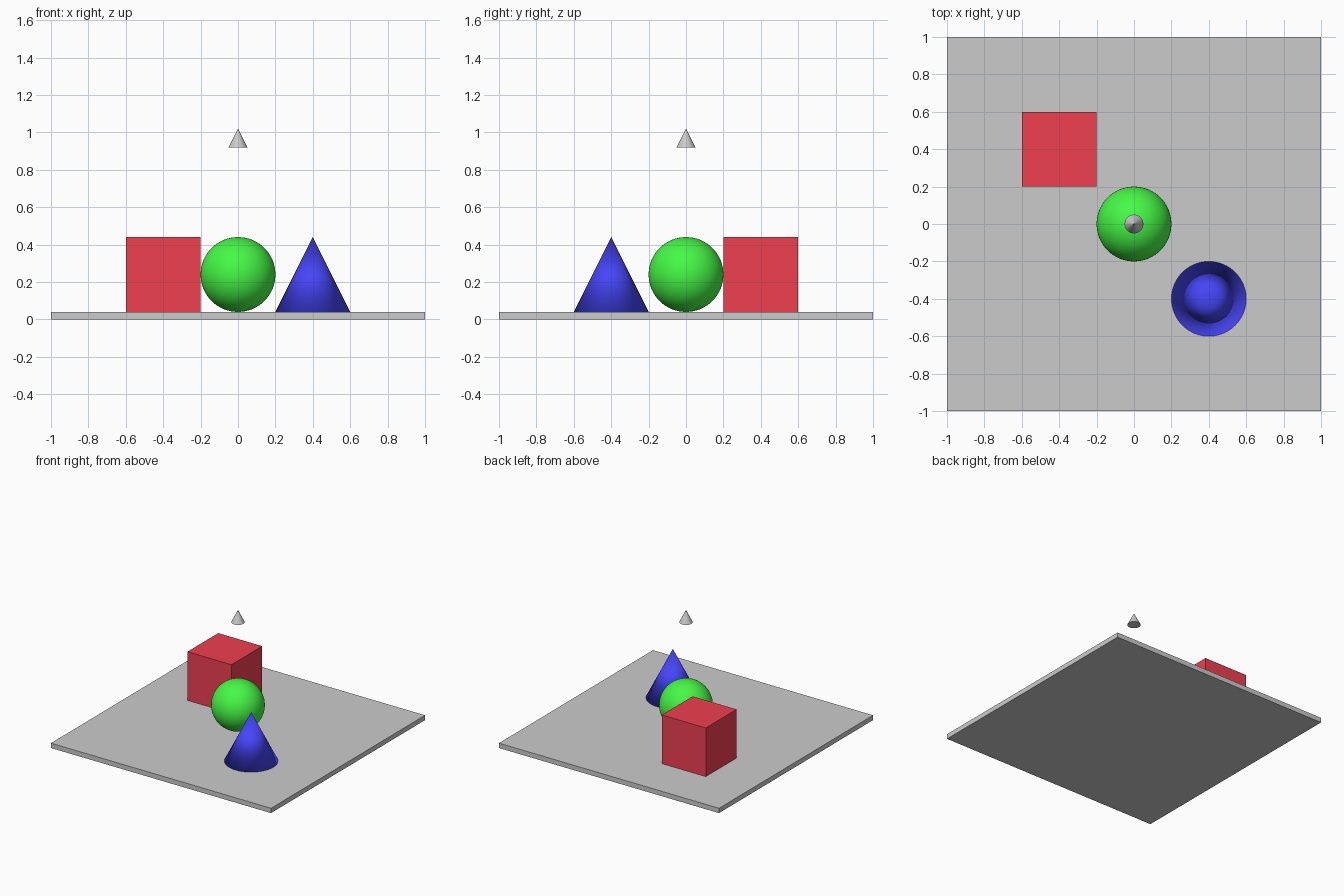
import bpy

if "Cube" in bpy.data.objects:
    bpy.data.objects.remove(bpy.data.objects["Cube"])


def finish(name, colour=None, smooth=False):
    obj = bpy.context.object
    obj.name = name
    if colour:
        mat = bpy.data.materials.new(name + "_paint")
        mat.diffuse_color = (*colour, 1)
        mat.use_nodes = True
        mat.node_tree.nodes["Principled BSDF"].inputs["Base Color"].default_value = mat.diffuse_color
        obj.data.materials.append(mat)
    if smooth:
        bpy.ops.object.shade_smooth()
    return obj


def box(name, centre, size, colour=None):
    bpy.ops.mesh.primitive_cube_add(size=1, location=centre)
    obj = finish(name, colour)
    obj.scale = size
    bpy.ops.object.transform_apply(location=False, rotation=False, scale=True)


def cone(name, base, radius, height, colour=None, smooth=False):
    x, y, z = base
    bpy.ops.mesh.primitive_cone_add(vertices=64, radius1=radius, radius2=0, depth=height,
                                    location=(x, y, z + height / 2))
    finish(name, colour, smooth)


TOP = 0.04  # upper face of the slab

# Square slab and the cube standing on it
box("floor_slab", (0, 0, TOP / 2), (2, 2, TOP))
box("red_cube", (-0.4, 0.4, TOP + 0.2), (0.4, 0.4, 0.4), (0.87, 0.05, 0.08))

# Ball in the middle
bpy.ops.mesh.primitive_uv_sphere_add(segments=64, ring_count=32, radius=0.2,
                                     location=(0, 0, TOP + 0.2))
finish("green_ball", (0.06, 0.95, 0.06), smooth=True)

# Large cone, smooth all over, and the small floating cone
cone("blue_cone", (0.4, -0.4, TOP), 0.2, 0.4, (0.06, 0.06, 0.95), smooth=True)
cone("floating_cone", (0, 0, 0.92), 0.05, 0.1)
